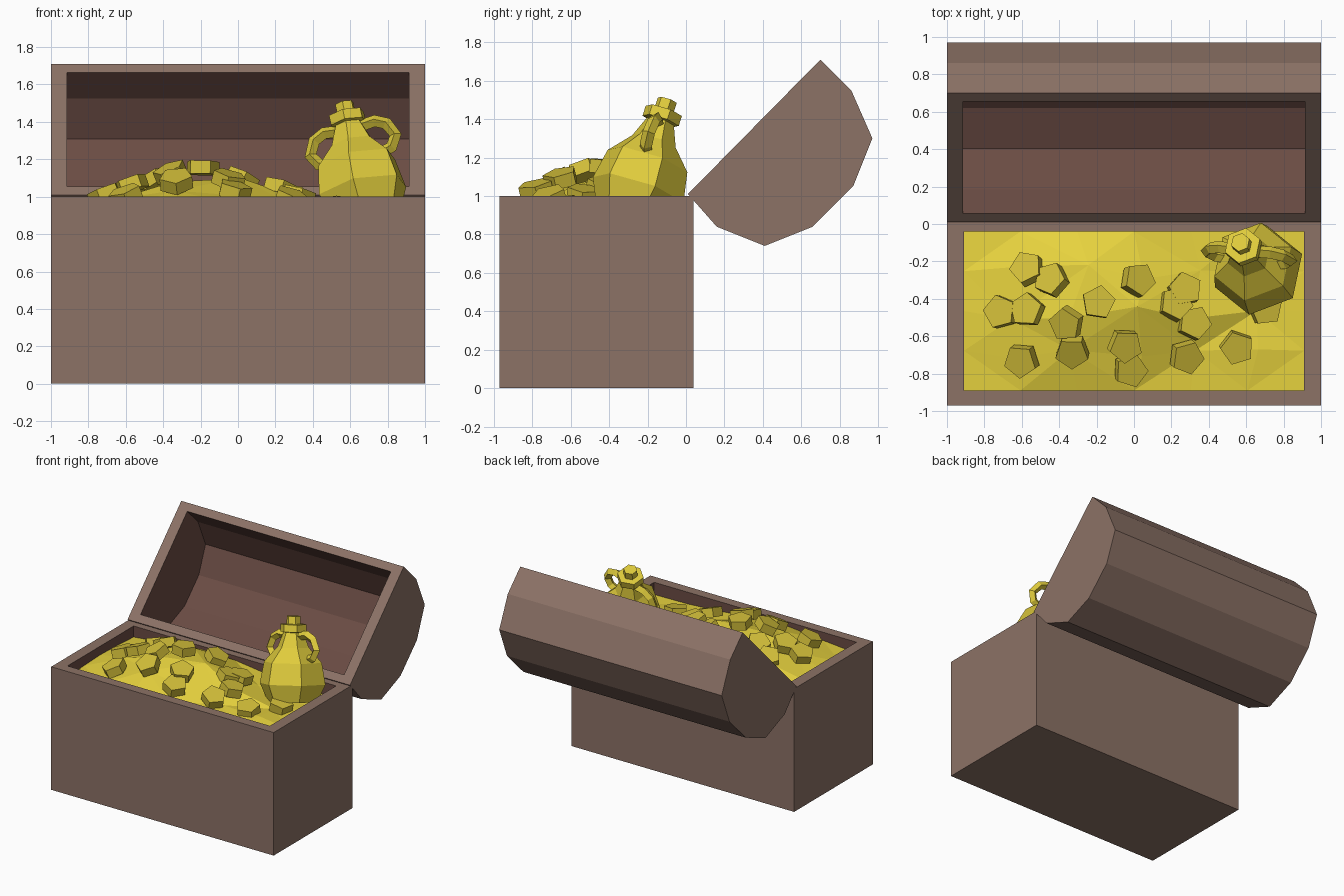
import bpy, bmesh, math, random
from mathutils import Vector, Matrix

if "Cube" in bpy.data.objects:
    bpy.data.objects.remove(bpy.data.objects["Cube"])

random.seed(4)


def material(name, hexcode):
    rgb = [int(hexcode[i:i + 2], 16) / 255 for i in (0, 2, 4)]
    lin = [c / 12.92 if c <= 0.04045 else ((c + 0.055) / 1.055) ** 2.4 for c in rgb]
    m = bpy.data.materials.new(name)
    m.diffuse_color = (*lin, 1)
    m.use_nodes = True
    m.node_tree.nodes["Principled BSDF"].inputs["Base Color"].default_value = m.diffuse_color
    return m


wood = material("brown_wood", "8C7266")
lining = material("dark_red_brown_lining", "6B4C44")
gold = material("bright_gold", "EBD63F")
coin_gold = material("coin_gold", "D2BE39")
jug_gold = material("jug_gold", "E0CC3C")


def add_object(name, bm, *mats):
    me = bpy.data.meshes.new(name)
    bm.to_mesh(me)
    bm.free()
    for m in mats:
        me.materials.append(m)
    ob = bpy.data.objects.new(name, me)
    bpy.context.collection.objects.link(ob)
    return ob


def shell(name, outer, inner, xo, xi):
    """Hollow trough along x; the mouth lies between last and first profile point."""
    bm = bmesh.new()

    def ring(pts, x):
        return [bm.verts.new((x, y, z)) for y, z in pts]
    ol, orr = ring(outer, -xo), ring(outer, xo)
    il, ir = ring(inner, -xi), ring(inner, xi)
    for a, b, mat in ((ol, orr, 0), (il, ir, 1)):
        faces = [bm.faces.new(a), bm.faces.new(b)]
        for k in range(len(a) - 1):
            faces.append(bm.faces.new((a[k], a[k + 1], b[k + 1], b[k])))
        for f in faces:
            f.material_index = mat
    # rim around the mouth
    o = [ol[0], orr[0], orr[-1], ol[-1]]
    i = [il[0], ir[0], ir[-1], il[-1]]
    for k in range(4):
        n = (k + 1) % 4
        bm.faces.new((o[k], o[n], i[n], i[k]))
    bmesh.ops.recalc_face_normals(bm, faces=bm.faces)
    return add_object(name, bm, wood, lining)


# Chest body
shell("chest_body",
      [(0.04, 1.0), (0.04, 0), (-0.97, 0), (-0.97, 1.0)],
      [(-0.04, 1.0), (-0.04, 0.09), (-0.89, 0.09), (-0.89, 1.0)], 1.0, 0.91)

# Rounded lid, swung open
lid = [(0.01, 1.01), (0.16, 0.84), (0.41, 0.74), (0.66, 0.84),
       (0.87, 1.05), (0.97, 1.30), (0.86, 1.55), (0.70, 1.71)]
mid = (0.355, 1.36)
lid_in = [(mid[0] + (y - mid[0]) * 0.87, mid[1] + (z - mid[1]) * 0.87) for y, z in lid]
shell("chest_lid", lid, lid_in, 1.0, 0.915)


# Treasure heap
def height(x, y):
    return 0.90 + 0.22 * math.exp(-((x + 0.2) / 0.5) ** 2 - ((y + 0.45) / 0.4) ** 2)


NX, NY = 6, 4
bm = bmesh.new()
grid = []
for i in range(NX + 1):
    col = []
    for j in range(NY + 1):
        x, y = -0.91 + 1.82 * i / NX, -0.89 + 0.85 * j / NY
        z = height(x, y)
        if 0 < i < NX and 0 < j < NY:
            x += random.uniform(-0.07, 0.07)
            y += random.uniform(-0.05, 0.05)
            z = height(x, y) + random.uniform(-0.03, 0.025)
        col.append(bm.verts.new((x, y, z)))
    grid.append(col)
for i in range(NX):
    for j in range(NY):
        a, b, c, d = grid[i][j], grid[i + 1][j], grid[i + 1][j + 1], grid[i][j + 1]
        tris = ((a, b, c), (a, c, d)) if (i + j) % 2 else ((a, b, d), (b, c, d))
        for t in tris:
            bm.faces.new(t)
add_object("treasure_heap", bm, gold)

# Loose five-sided coins lying on the heap
coins = [(-0.57, -0.24), (-0.44, -0.30), (-0.19, -0.42), (0.02, -0.30), (0.27, -0.35),
         (-0.71, -0.47), (-0.57, -0.46), (-0.36, -0.53), (-0.33, -0.68), (-0.60, -0.73),
         (-0.05, -0.65), (-0.02, -0.78), (0.22, -0.43), (0.32, -0.53), (0.28, -0.71),
         (0.55, -0.66), (0.70, -0.45)]
bm = bmesh.new()
for x, y in coins:
    e = 0.01
    n = Vector((-(height(x + e, y) - height(x - e, y)) / (2 * e) + random.uniform(-0.2, 0.2),
                -(height(x, y + e) - height(x, y - e)) / (2 * e) + random.uniform(-0.2, 0.2), 1))
    mat = (Matrix.Translation((x, y, height(x, y) + 0.035))
           @ n.to_track_quat('Z', 'Y').to_matrix().to_4x4()
           @ Matrix.Rotation(random.uniform(0, 6.28), 4, 'Z'))
    bmesh.ops.create_cone(bm, cap_ends=True, segments=5, radius1=0.092, radius2=0.092,
                          depth=0.07, matrix=mat)
add_object("coins", bm, coin_gold)

# Leaning six-sided jug
axis = Vector((-0.09, 0.14, 0.43))
lean = (Matrix.Translation((0.66, -0.24, 1.06))
        @ Vector((0, 0, 1)).rotation_difference(axis).to_matrix().to_4x4())
profile = [(0.19, -0.16), (0.25, -0.03), (0.22, 0.13), (0.12, 0.24), (0.075, 0.35),
           (0.10, 0.355), (0.10, 0.41), (0.052, 0.412), (0.052, 0.47)]
bm = bmesh.new()
rings = []
for r, h in profile:
    rings.append([bm.verts.new((r * math.cos(math.radians(20 + 60 * k)),
                                r * math.sin(math.radians(20 + 60 * k)), h)) for k in range(6)])
for lo, hi in zip(rings, rings[1:]):
    for k in range(6):
        n = (k + 1) % 6
        bm.faces.new((lo[k], lo[n], hi[n], hi[k]))
bm.faces.new(rings[0][::-1])
bm.faces.new(rings[-1])
add_object("jug", bm, jug_gold).matrix_world = lean

# Jug handles, one on each side
path = [(0.13, 0.15), (0.20, 0.17), (0.235, 0.23), (0.20, 0.305), (0.14, 0.335), (0.05, 0.325)]
for side, name in ((-1, "jug_handle_left"), (1, "jug_handle_right")):
    cu = bpy.data.curves.new(name, 'CURVE')
    cu.dimensions = '3D'
    cu.bevel_depth = 0.033
    cu.bevel_resolution = 0
    sp = cu.splines.new('POLY')
    sp.points.add(len(path) - 1)
    sp.use_smooth = False
    for p, (r, h) in zip(sp.points, path):
        p.co = (side * r, 0, h, 1)
    cu.materials.append(jug_gold)
    ob = bpy.data.objects.new(name, cu)
    bpy.context.collection.objects.link(ob)
    ob.matrix_world = lean @ Matrix.Rotation(math.radians(-8), 4, 'Z')
